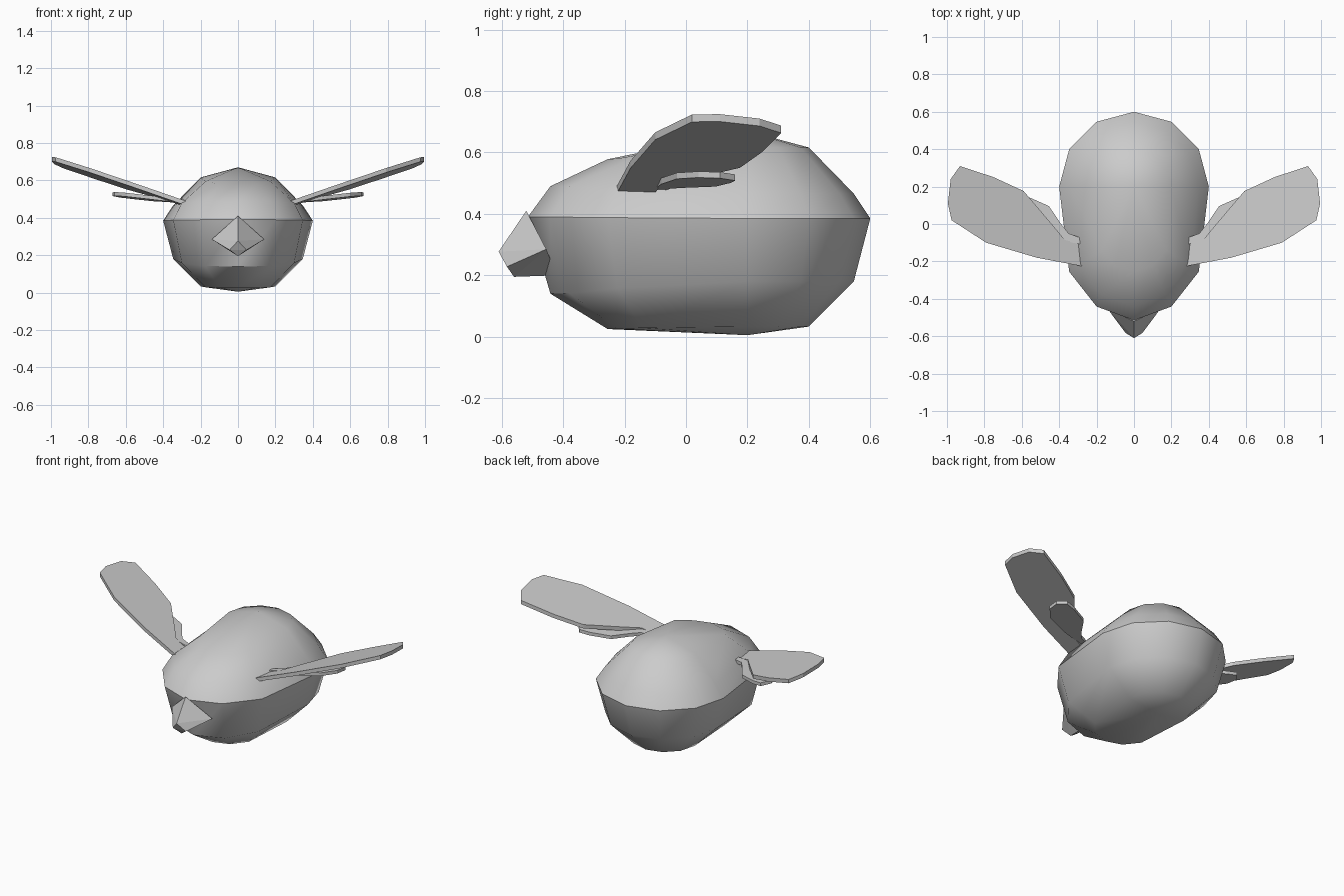
import bpy, bmesh
from math import sin, cos, pi, radians

if "Cube" in bpy.data.objects:
    bpy.data.objects.remove(bpy.data.objects["Cube"])


def finish(name, bm, smooth=None):
    bmesh.ops.recalc_face_normals(bm, faces=bm.faces)
    mesh = bpy.data.meshes.new(name)
    bm.to_mesh(mesh)
    bm.free()
    ob = bpy.data.objects.new(name, mesh)
    bpy.context.collection.objects.link(ob)
    if smooth:
        bpy.ops.object.select_all(action='DESELECT')
        ob.select_set(True)
        bpy.context.view_layer.objects.active = ob
        bpy.ops.object.shade_smooth_by_angle(angle=radians(smooth))
    return ob


# Body: 12 x 6 sphere with the front half pulled forward and tapered
R, CY = 0.4, 0.2
Z_REAR = [0.005, 0.033, 0.18, 0.385, 0.466, 0.616, 0.67]
Z_FRONT = [0.005, 0.025, 0.14, 0.39, 0.49, 0.578, 0.67]


def body_point(row, seg):
    lat = -pi / 2 + row * pi / 6
    az = seg * pi / 6
    r = R * cos(lat)
    d = r * sin(az)
    y, z = CY + d, Z_REAR[row]
    if d < -0.001:
        y -= 0.235 + 0.5 * d * d
        z += (Z_FRONT[row] - z) * min(1, -sin(az) * 1.1)
    return r * cos(az), y, z


bm = bmesh.new()
rows = [[bm.verts.new(body_point(i, s)) for s in range(12)] for i in range(1, 6)]
bottom = bm.verts.new((0, CY, Z_REAR[0]))
top = bm.verts.new((0, CY, Z_REAR[-1]))
for s in range(12):
    t = (s + 1) % 12
    for lo, hi in zip(rows, rows[1:]):
        bm.faces.new((lo[s], lo[t], hi[t], hi[s]))
    bm.faces.new((bottom, rows[0][t], rows[0][s]))
    bm.faces.new((top, rows[-1][s], rows[-1][t]))
finish("body", bm, 40)

# Beak: faceted wedge, its base buried in the body
bm = bmesh.new()
beak = [(0, -0.52, 0.41), (0, -0.61, 0.277), (0, -0.56, 0.195), (0, -0.42, 0.2)]
for s in (-1, 1):
    beak += [(s * 0.14, -0.455, 0.285), (s * 0.045, -0.583, 0.228)]
for p in beak:
    bm.verts.new(p)
bmesh.ops.convex_hull(bm, input=bm.verts)
finish("beak", bm)

# Wings: outline seen from above, laid on a tilted plane and thickened
FORE = [(0.255, -0.23), (0.52, -0.18), (0.79, -0.10), (0.975, 0.02), (0.995, 0.11),
        (0.98, 0.24), (0.93, 0.31), (0.75, 0.25), (0.59, 0.176), (0.44, 0.0),
        (0.37, -0.085), (0.275, -0.11)]
HIND = [(0.27, -0.11), (0.45, -0.08), (0.6, -0.03), (0.66, 0.04), (0.67, 0.11),
        (0.63, 0.16), (0.57, 0.147), (0.455, 0.096), (0.39, 0.0), (0.35, -0.05),
        (0.27, -0.08)]


def wing(name, outline, side, z0, rise, drop, thick):
    bm = bmesh.new()
    x0, y0 = outline[0]
    vs = [bm.verts.new((side * x, y, z0 + rise * (x - x0) - drop * (y - y0) - thick / 2))
          for x, y in outline]
    face = bm.faces.new(vs)
    ext = bmesh.ops.extrude_face_region(bm, geom=[face], use_keep_orig=True)
    up = [v for v in ext["geom"] if isinstance(v, bmesh.types.BMVert)]
    bmesh.ops.translate(bm, verts=up, vec=(0, 0, thick))
    finish(name, bm)


for label, side in (("left", 1), ("right", -1)):
    wing(label + "_large_wing", FORE, side, 0.47, 0.36, 0.07, 0.024)
    wing(label + "_small_wing", HIND, side, 0.485, 0.13, 0.05, 0.02)
